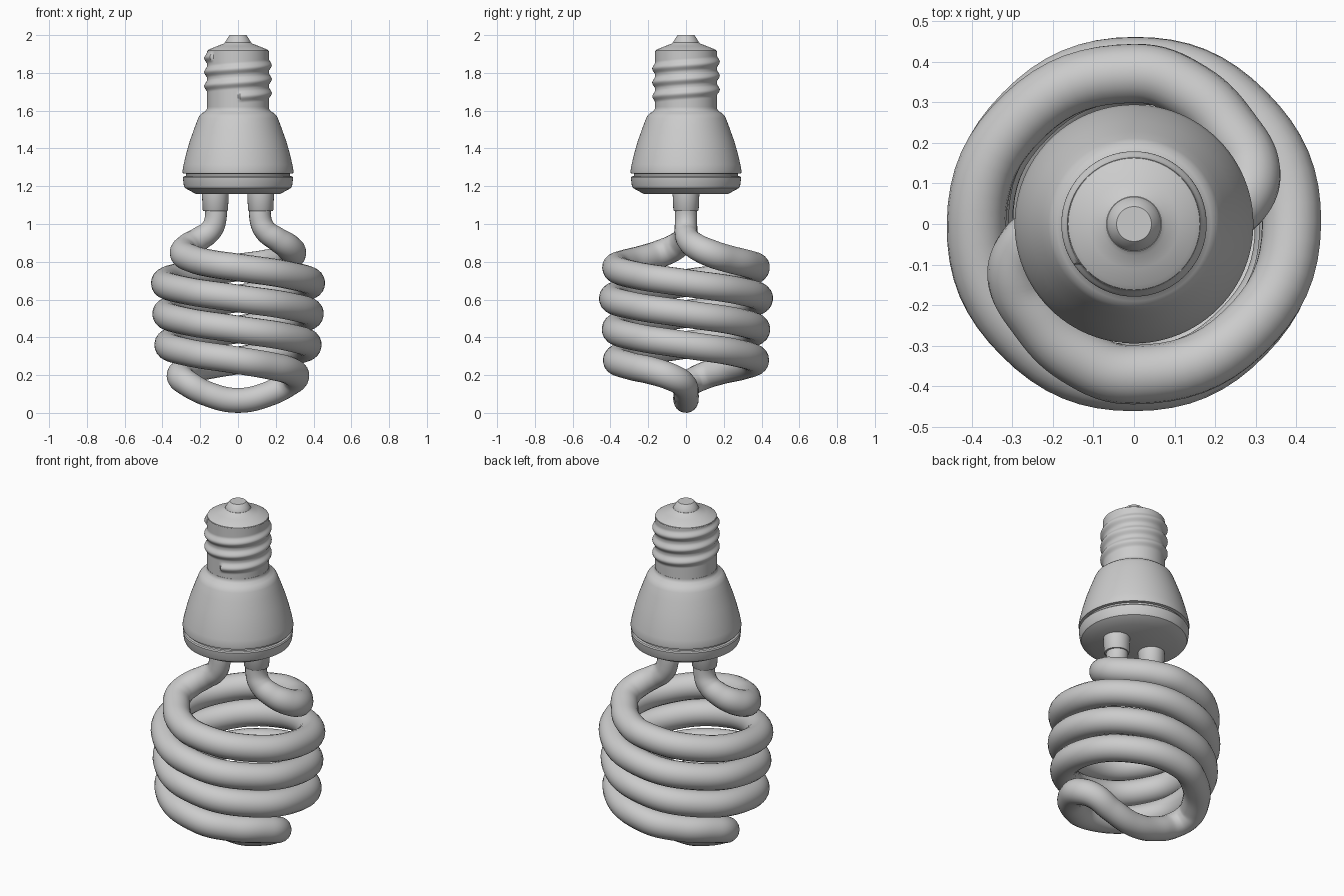
import bpy, math
from math import sin, cos, pi, radians

if "Cube" in bpy.data.objects:
    bpy.data.objects.remove(bpy.data.objects["Cube"])


def mesh_object(name, verts, faces, angle=35):
    me = bpy.data.meshes.new(name)
    me.from_pydata(verts, [], faces)
    me.update()
    ob = bpy.data.objects.new(name, me)
    bpy.context.collection.objects.link(ob)
    bpy.ops.object.select_all(action='DESELECT')
    ob.select_set(True)
    bpy.context.view_layer.objects.active = ob
    bpy.ops.object.shade_smooth_by_angle(angle=radians(angle))
    return ob


def lathe(name, rows, n=96, cx=0.0, radius=None):
    """Capped surface of revolution, rows run bottom to top as (r, z)."""
    radius = radius or (lambda r, z, a: r)
    verts, faces = [], []
    for r, z in rows:
        for j in range(n):
            a = 2 * pi * j / n
            q = radius(r, z, a)
            verts.append((cx + q * cos(a), q * sin(a), z))
    for i in range(len(rows) - 1):
        for j in range(n):
            k = (j + 1) % n
            faces.append((i * n + j, i * n + k, (i + 1) * n + k, (i + 1) * n + j))
    faces.append(tuple(reversed(range(n))))
    faces.append(tuple(range((len(rows) - 1) * n, len(rows) * n)))
    return mesh_object(name, verts, faces)


# Ballast housing with its groove and lower flange
lathe("ballast_housing", [
    (0.225, 1.16), (0.28, 1.19), (0.287, 1.205), (0.292, 1.245), (0.288, 1.252),
    (0.276, 1.254), (0.276, 1.266), (0.292, 1.268), (0.294, 1.28), (0.288, 1.315),
    (0.275, 1.37), (0.255, 1.44), (0.228, 1.515), (0.211, 1.56), (0.203, 1.575),
    (0.19, 1.587), (0.172, 1.598), (0.165, 1.61), (0.165, 1.62)])

# Screw cap: cylinder carrying a raised helical ridge
PITCH = 0.074


def thread(r, z, a):
    base = 1.767 + PITCH * a / (2 * pi)
    centre = base + PITCH * round((z - base) / PITCH)
    if not 1.675 < centre < 1.885:
        return r
    d = abs(z - centre) / (PITCH * 0.45)
    return r + 0.015 * (0.5 + 0.5 * cos(pi * min(d, 1)))


rows = [(0.164, 1.60 + 0.005 * i) for i in range(64)]
lathe("screw_cap", rows, radius=thread)

# Insulated shoulder and contact tip
lathe("cap_shoulder", [(0.164, 1.91), (0.162, 1.918), (0.15, 1.926), (0.11, 1.942),
                       (0.078, 1.954), (0.068, 1.962)])
lathe("contact_tip", [(0.068, 1.955), (0.066, 1.966), (0.058, 1.98),
                      (0.048, 1.995), (0.043, 2.0)], n=48)

# Collars where the glass enters the housing
for side, cx in (("left", -0.12), ("right", 0.12)):
    lathe(side + "_collar", [(0.064, 1.07), (0.067, 1.074), (0.071, 1.165)], n=48, cx=cx)

# Path of one glass strand: stem, helix, and run to the bottom centre (x, y, z, tube radius)
strand = [(0.12, 0, 1.12, .058), (0.12, 0, 1.02, .058), (0.145, 0, 0.965, .06),
          (0.205, 0.012, 0.92, .064), (0.265, 0.055, 0.88, .07),
          (0.288, 0.13, 0.845, .073), (0.24, 0.225, 0.815, .073),
          (0.14, 0.325, 0.79, .073)]
radii = [0.371, 0.388, 0.388, 0.381, 0.373, 0.37, 0.367]
for i in range(13):
    a = radians(90 + 45 * i)
    r = (radii[i // 2] + radii[(i + 1) // 2]) / 2
    strand.append((r * cos(a), r * sin(a), 0.77 - 0.041 * i, .073))
strand += [(0.175, -0.295, 0.248, .073), (0.28, -0.17, 0.22, .073),
           (0.305, -0.085, 0.192, .072), (0.265, -0.018, 0.155, .069),
           (0.16, 0, 0.1, .066)]
# Second strand is the first turned half way round, joined at the bottom
path = strand + [(0, 0, 0.066, .066)] + [(-x, -y, z, r) for x, y, z, r in reversed(strand)]

cu = bpy.data.curves.new("spiral_tube", 'CURVE')
cu.dimensions = '3D'
cu.bevel_depth = 1.0
cu.bevel_resolution = 8
cu.resolution_u = 8
cu.use_fill_caps = True
sp = cu.splines.new('BEZIER')
sp.bezier_points.add(len(path) - 1)
for p, (x, y, z, r) in zip(sp.bezier_points, path):
    p.co = (x, y, z)
    p.radius = r
    p.handle_left_type = p.handle_right_type = 'AUTO'
tube = bpy.data.objects.new("spiral_tube", cu)
bpy.context.collection.objects.link(tube)
bpy.ops.object.select_all(action='DESELECT')
tube.select_set(True)
bpy.context.view_layer.objects.active = tube
bpy.ops.object.convert(target='MESH')
bpy.ops.object.shade_smooth_by_angle(angle=radians(50))
